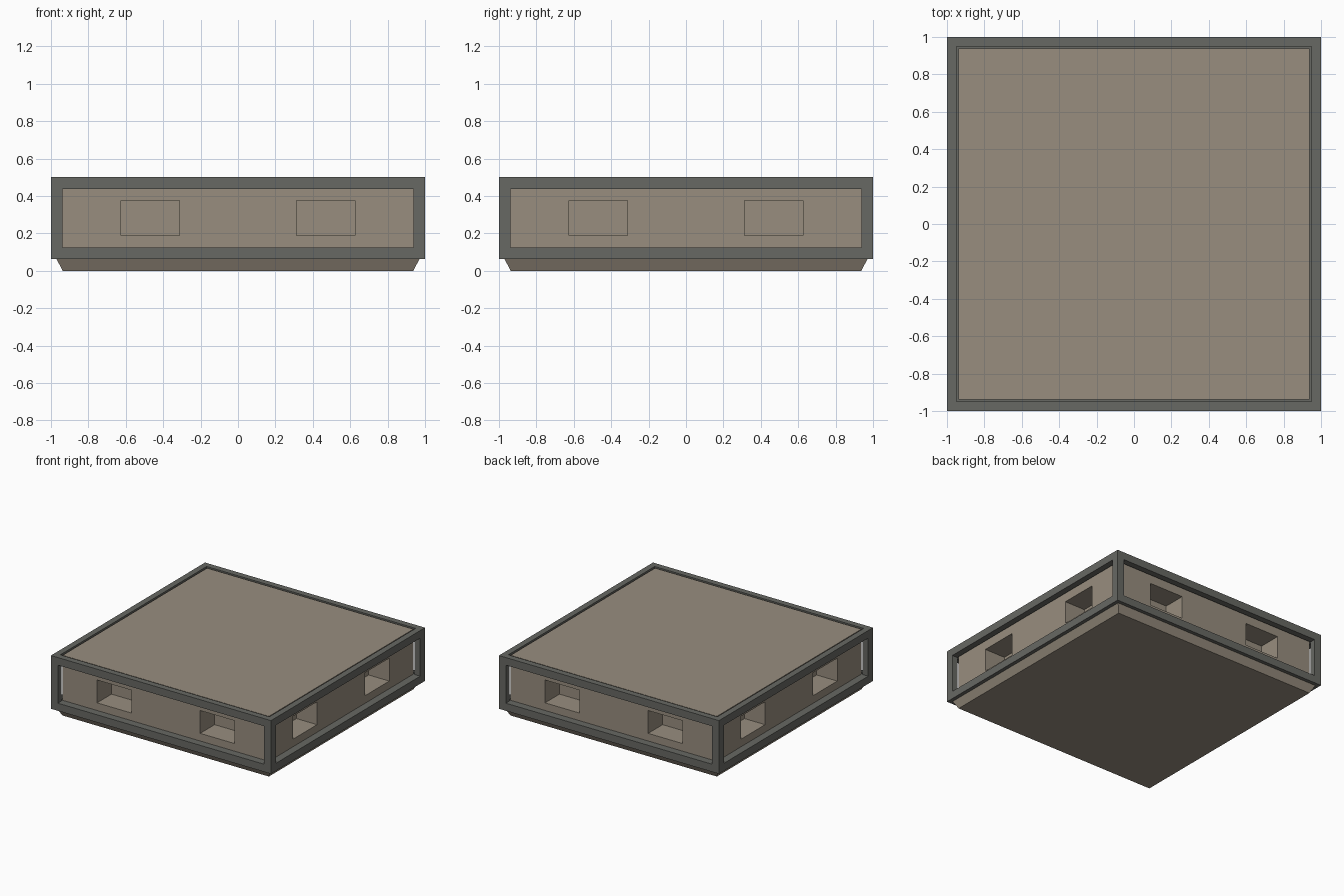
import bpy, bmesh

if "Cube" in bpy.data.objects:
    bpy.data.objects.remove(bpy.data.objects["Cube"])

def material(name, rgb):
    m = bpy.data.materials.new(name)
    m.diffuse_color = (*rgb, 1)
    m.use_nodes = True
    m.node_tree.nodes["Principled BSDF"].inputs["Base Color"].default_value = m.diffuse_color
    return m

TAN = material("warm tan", (0.314, 0.270, 0.212))
GREY = material("dark grey", (0.136, 0.138, 0.125))

def box(name, lo, hi, mat=None, bottom_inset=0.0):
    """Axis-aligned box; bottom_inset pulls the lower corners inward."""
    me = bpy.data.meshes.new(name)
    bm = bmesh.new()
    bmesh.ops.create_cube(bm, size=1)
    for v in bm.verts:
        low = v.co.z < 0
        sx, sy = (1 if v.co.x > 0 else -1), (1 if v.co.y > 0 else -1)
        v.co = [lo[i] if v.co[i] < 0 else hi[i] for i in range(3)]
        if low:
            v.co.x -= sx * bottom_inset
            v.co.y -= sy * bottom_inset
    bm.to_mesh(me)
    bm.free()
    ob = bpy.data.objects.new(name, me)
    bpy.context.collection.objects.link(ob)
    if mat:
        me.materials.append(mat)
    return ob

def carve(target, lo, hi):
    """Subtract a box from the target."""
    cutter = box("cutter", lo, hi)
    cutter.hide_render = True
    mod = target.modifiers.new("cut", 'BOOLEAN')
    mod.operation = 'DIFFERENCE'
    mod.solver = 'EXACT'
    mod.object = cutter
    bpy.context.view_layer.objects.active = target
    bpy.ops.object.modifier_apply(modifier=mod.name)
    bpy.data.objects.remove(cutter)

# tapered plinth
box("base_plinth", (-0.97, -0.97, 0), (0.97, 0.97, 0.0625), TAN, 0.0325)

# outer frame: hollow tray with a wide opening in each side
frame = box("outer_frame", (-1, -1, 0.0625), (1, 1, 0.5), GREY)
carve(frame, (-0.95, -0.95, 0.125), (0.95, 0.95, 0.6))
carve(frame, (-0.9375, -1.1, 0.125), (0.9375, 1.1, 0.4375))
carve(frame, (-1.1, -0.9375, 0.125), (1.1, 0.9375, 0.4375))

# inner body with two rectangular pockets per side
body = box("inner_body", (-0.9375, -0.9375, 0.125), (0.9375, 0.9375, 0.495), TAN)
OUT, DEEP = 1.1, 0.75
for side in (-1, 1):
    d0, d1 = sorted((side * OUT, side * DEEP))
    for c in (-0.46875, 0.46875):
        a, b = c - 0.15625, c + 0.15625
        carve(body, (a, d0, 0.1875), (b, d1, 0.375))
        carve(body, (d0, a, 0.1875), (d1, b, 0.375))
